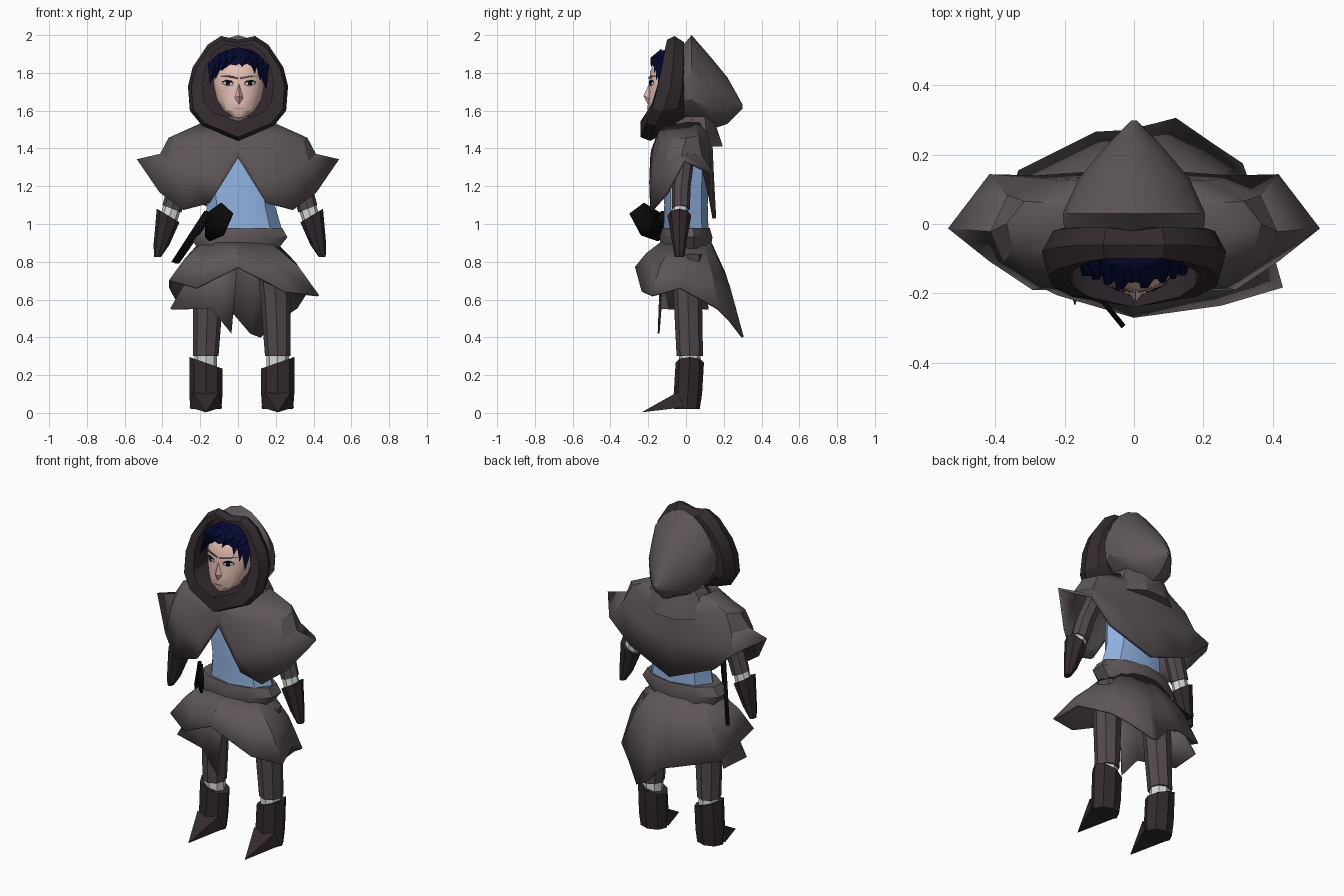
import bpy, bmesh, math
from mathutils import Vector
from mathutils.bvhtree import BVHTree

cube = bpy.data.objects.get("Cube")
if cube:
    bpy.data.objects.remove(cube, do_unlink=True)


def material(name, *rgb):
    m = bpy.data.materials.new(name)
    m.use_nodes = True
    m.diffuse_color = (*rgb, 1)
    m.node_tree.nodes["Principled BSDF"].inputs["Base Color"].default_value = (*rgb, 1)
    return m


cloth = material("grey cloth", .112, .092, .099)
leather = material("dark leather", .033, .023, .029)
trouser = material("plum grey", .085, .067, .075)
blue = material("blue shirt", .28, .44, .74)
bandage = material("bandage white", .68, .70, .67)
skin = material("skin", .79, .53, .46)
navy = material("navy hair", .002, .003, .035)
black = material("black metal", .003, .003, .003)
brown = material("brow brown", .2, .11, .1)
parts = []


def finish(name, bm, mat, thick=0):
    bmesh.ops.recalc_face_normals(bm, faces=bm.faces)
    mesh = bpy.data.meshes.new(name)
    bm.to_mesh(mesh)
    bm.free()
    mesh.materials.append(mat)
    ob = bpy.data.objects.new(name, mesh)
    bpy.context.collection.objects.link(ob)
    if thick:
        mod = ob.modifiers.new("thickness", "SOLIDIFY")
        mod.thickness, mod.offset = thick, 0
    parts.append(ob)
    return ob


def loft(name, rings, mat, first=True, last=True, thick=0):
    """Skin a list of closed rings that have equal point counts."""
    bm = bmesh.new()
    rows = [[bm.verts.new(p) for p in ring] for ring in rings]
    n = len(rows[0])
    for a, b in zip(rows, rows[1:]):
        for i in range(n):
            j = (i + 1) % n
            bm.faces.new((a[i], a[j], b[j], b[i]))
    if first:
        bm.faces.new(rows[0])
    if last:
        bm.faces.new(rows[-1])
    return finish(name, bm, mat, thick)


def tube(name, sections, mat, sides=8):
    """Sections are (x, y, z, x radius, y radius[, tilt])."""
    rings = []
    for x, y, z, rx, ry, *tilt in sections:
        ring = []
        for i in range(sides):
            a = math.tau * i / sides - math.pi / 2
            dx = rx * math.cos(a)
            ring.append((x + dx, y + ry * math.sin(a), z + dx * (tilt[0] if tilt else 0)))
        rings.append(ring)
    return loft(name, rings, mat)


def solid(name, points, faces, mat, thick=0):
    bm = bmesh.new()
    v = [bm.verts.new(p) for p in points]
    for f in faces:
        bm.faces.new([v[i] for i in f])
    return finish(name, bm, mat, thick)


def plate(name, points, mat, thick):
    return solid(name, points, [range(len(points))], mat, thick)


def mirrored(half):
    return half + [(-x, y, z) for x, y, z in half[-2:0:-1]]


# Torso and belt
tube("shirt_torso", [(.03, 0, .93, .215, .12), (.015, 0, 1.1, .18, .115),
                     (0, 0, 1.3, .19, .12), (0, 0, 1.47, .13, .09)], blue)
tube("belt", [(.01, 0, .98, .235, .125), (.005, 0, .93, .27, .14),
              (0, 0, .87, .225, .13)], cloth, 10)

# Limbs
for s, side in ((1, "left"), (-1, "right")):
    x = .02 + s * .19
    tube(side + "_leg", [(x - s * .03, .01, .84, .085, .085), (x - s * .01, .01, .6, .08, .075),
                         (x, .02, .3, .067, .07)], trouser)
    tube(side + "_shin_bandage", [(x, .02, .33, .06, .058), (x, .02, .2, .06, .058)], bandage)
    tube(side + "_boot", [(x, .02, .265, .088, .075, s * .35), (x, .01, .1, .088, .075),
                          (x, .005, .02, .082, .068)], leather)
    solid(side + "_boot_toe",
          [(x - .086, -.01, .03), (x + .086, -.01, .03), (x + .07, -.045, .11),
           (x - .07, -.045, .11), (x, -.235, .003)],
          [(0, 1, 2, 3), (0, 1, 4), (1, 2, 4), (2, 3, 4), (3, 0, 4)], leather)

    def at(px):
        return .01 + s * px
    tube(side + "_sleeve", [(at(.25), 0, 1.4, .06, .05), (at(.325), -.025, 1.2, .058, .05),
                            (at(.36), -.027, 1.08, .05, .047, s * .4)], trouser)
    tube(side + "_wrist_bandage", [(at(.355), -.03, 1.1, .044, .042, s * .4),
                                   (at(.385), -.033, 1.0, .044, .042, s * .4)], bandage)
    tube(side + "_bracer", [(at(.38), -.035, 1.045, .06, .063, s * .6),
                            (at(.415), -.035, .89, .042, .036),
                            (at(.436), -.035, .825, .018, .025)], leather)

# Shoulder cape: columns from front to back, each neck, shoulder, drape, hem
columns = [
    ((0, -.13, 1.5), (0, -.16, 1.43), (0, -.175, 1.39), (0, -.18, 1.35)),
    ((.07, -.13, 1.5), (.1, -.165, 1.4), (.1, -.185, 1.22), (.15, -.18, 1.11)),
    ((.13, -.1, 1.51), (.23, -.14, 1.42), (.26, -.175, 1.28), (.29, -.18, 1.075)),
    ((.17, -.05, 1.52), (.34, -.07, 1.44), (.37, -.1, 1.33), (.41, -.1, 1.165)),
    ((.18, 0, 1.53), (.36, 0, 1.45), (.405, -.02, 1.365), (.53, -.01, 1.335)),
    ((.17, .05, 1.53), (.31, .06, 1.46), (.36, .075, 1.36), (.415, .135, 1.27)),
    ((.12, .1, 1.53), (.2, .115, 1.44), (.25, .12, 1.3), (.28, .13, 1.14)),
    ((0, .11, 1.53), (0, .13, 1.43), (0, .138, 1.25), (0, .15, 1.03)),
]
loft("shoulder_cape", [mirrored([c[r] for c in columns]) for r in range(4)],
     cloth, False, False, .02)
tube("cowl", [(0, .04, 1.41, .2, .165), (0, .04, 1.51, .19, .13), (0, .05, 1.57, .15, .1)], cloth, 9)

# Skirt: uneven hem running round from the front
hem = [(0, -.265, .77), (.25, -.23, .64), (.425, -.18, .62), (.38, -.03, .66), (.31, .17, .55),
       (.22, .23, .49), (.12, .3, .4), (.065, .285, .42), (-.02, .265, .52), (-.11, .26, .55),
       (-.33, .15, .6), (-.36, .03, .66), (-.36, -.13, .7), (-.22, -.2, .66)]
waist, hip = [], []
for x, y, z in hem:
    a = math.atan2(y / .13, x / .2)
    w = Vector((.2 * math.cos(a), .13 * math.sin(a), .9))
    waist.append(w)
    hip.append((w.x + (x - w.x) * .57, w.y + (y - w.y) * .57, w.z + (z - w.z) * .45))
loft("skirt", [waist, hip, hem], cloth, False, False, .012)
solid("right_under_skirt",
      [(0, -.13, .82), (-.12, -.12, .82), (-.2, -.08, .82), (-.2, .07, .82),
       (-.035, -.145, .42), (-.14, -.135, .55), (-.355, -.07, .55), (-.34, .12, .55)],
      [(i, i + 1, i + 5, i + 4) for i in range(3)], cloth, .01)

# Hood rim with a ridge round its middle: half outlines from top to bottom
outer = [(0, 1.975), (.09, 1.995), (.16, 1.95), (.24, 1.83), (.265, 1.73), (.255, 1.6), (.19, 1.52), (0, 1.44)]
inner = [(0, 1.94), (.07, 1.95), (.13, 1.91), (.17, 1.83), (.19, 1.74), (.175, 1.64), (.13, 1.59), (0, 1.545)]
front = [-.1, -.1, -.11, -.13, -.15, -.18, -.21, -.24]
ridge = [-.06, -.06, -.06, -.07, -.08, -.12, -.16, -.19]
back = [-.02, -.01, -.01, -.015, -.02, -.04, -.07, -.12]


def outline(pts, depths, size=1):
    return mirrored([(x * size, y, 1.72 + (z - 1.72) * size) for (x, z), y in zip(pts, depths)])


loft("hood_rim", [outline(outer, [-.01] * 8, .75), outline(outer, back, .88), outline(outer, ridge),
                  outline(outer, front, .93), outline(inner, front),
                  outline(inner, [-.04] * 8)], leather)

# Hood shell tapering to a point behind
shell = []
for y, half, low, high in ((-.03, .2, 1.54, 1.93), (.03, .205, 1.52, 2), (.13, .16, 1.5, 1.885),
                           (.22, .085, 1.53, 1.775), (.298, .008, 1.61, 1.635)):
    shell.append(mirrored([(x / .265 * half, y, low + (z - 1.44) / .56 * (high - low))
                           for x, z in [(0, 2), (.09, 1.975), (.17, 1.92)] + outer[3:]]))
loft("hood", shell, cloth, False)

# Head
rows = [(1.565, .035, -.19, -.1), (1.6, .083, -.205, -.05), (1.66, .118, -.2, 0), (1.74, .135, -.195, .03),
        (1.81, .13, -.19, .03), (1.86, .115, -.16, .02), (1.9, .06, -.11, 0)]
head = tube("head", [(.005, (f + b) / 2, z, w, (b - f) / 2) for z, w, f, b in rows], skin, 16)
solid("nose", [(.005, -.19, 1.755), (-.022, -.19, 1.665), (.032, -.19, 1.665), (.005, -.225, 1.678),
               (.005, -.2, 1.63)],
      [(0, 1, 3), (0, 3, 2), (1, 4, 3), (4, 2, 3), (0, 2, 4, 1)], skin)

# Facial features laid on the head surface
bm = bmesh.new()
bm.from_mesh(head.data)
surface = BVHTree.FromBMesh(bm)
bm.free()


def decal(name, pts, mat, lift):
    placed = []
    for x, z in pts:
        hit = surface.ray_cast(Vector((x, -1, z)), Vector((0, 1, 0)))[0]
        placed.append((x, hit.y - lift, z))
    plate(name, placed, mat, .002)


for s, side in ((1, "left"), (-1, "right")):
    def spot(*pairs):
        return [(.005 + s * x, z) for x, z in pairs]
    decal(side + "_eye", spot((.028, 1.738), (.06, 1.73), (.09, 1.744), (.07, 1.757), (.04, 1.752)),
          bandage, .004)
    decal(side + "_iris", spot((.05, 1.735), (.068, 1.735), (.07, 1.754), (.048, 1.753)), navy, .006)
    decal(side + "_eyelid", spot((.028, 1.746), (.06, 1.755), (.092, 1.752), (.07, 1.763), (.04, 1.759)),
          black, .007)
    decal(side + "_brow", spot((.006, 1.768), (.06, 1.778), (.1, 1.783), (.06, 1.787), (.006, 1.777)),
          brown, .005)
decal("mouth", [(-.018, 1.609), (.028, 1.609), (.024, 1.612), (-.014, 1.612)], brown, .004)

# Hair cap and pointed locks
bm = bmesh.new()
bmesh.ops.create_icosphere(bm, subdivisions=2, radius=1)
for v in bm.verts:
    v.co = (v.co.x * .15, v.co.y * .105 - .07, v.co.z * .11 + 1.825)
finish("hair_cap", bm, navy)
locks = [(-.125, 1.85, -.15, 1.74), (-.1, 1.875, -.12, 1.765), (-.065, 1.89, -.085, 1.81),
         (-.03, 1.9, -.05, 1.84), (.04, 1.895, .02, 1.83), (.075, 1.885, .09, 1.795),
         (.105, 1.87, .12, 1.76), (.13, 1.84, .15, 1.71)]
for i, (x, z, tx, tz) in enumerate(locks):
    y = -.17 + abs(x) * .4
    solid("hair_lock_%d" % i,
          [(x - .035, y + .02, z), (x + .035, y + .02, z), (x, y - .03, z - .02), (x, y + .03, z + .03),
           (tx, y - .03, tz)],
          [(0, 2, 4), (2, 1, 4), (0, 4, 1), (0, 3, 2), (2, 3, 1), (0, 1, 3)], navy)


# Sheathed sword, guard and blade sharing one upright plane
def sword_plane(pts):
    return [(x, -.21 - (x + .1) * 1.22, z) for x, z in pts]


plate("sword_guard", sword_plane([(-.17, .93), (-.17, 1.05), (-.09, 1.11), (-.03, 1.055),
                                  (-.08, .94), (-.15, .91)]), black, .015)
plate("sword_blade", sword_plane([(-.17, 1.07), (-.145, 1.04), (-.32, .79), (-.345, .8)]), black, .02)

# Shading
bpy.ops.object.select_all(action="DESELECT")
for ob in parts:
    ob.select_set(True)
bpy.context.view_layer.objects.active = head
bpy.ops.object.shade_smooth_by_angle(angle=math.radians(30))
